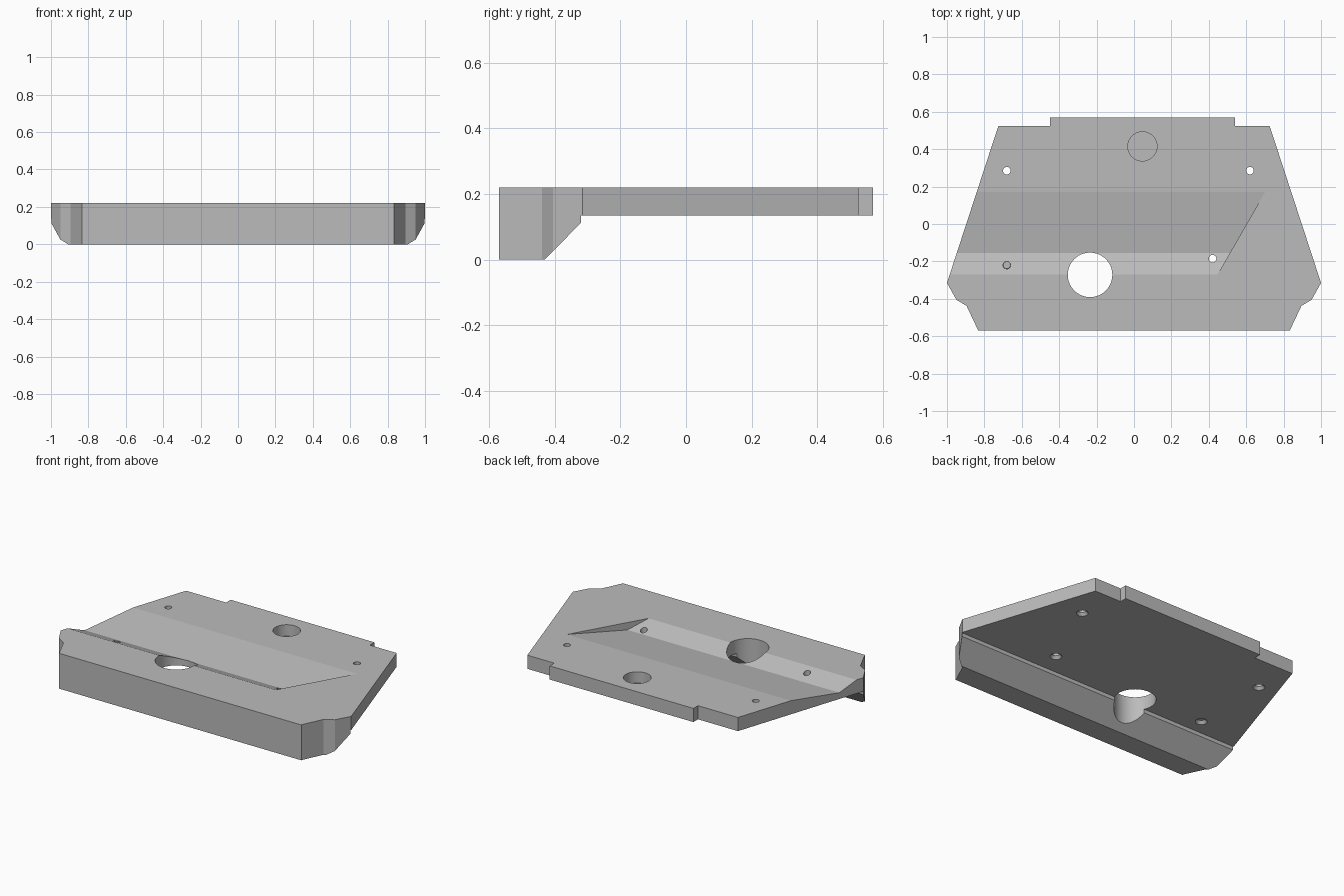
import bpy, bmesh, math

if "Cube" in bpy.data.objects:
    bpy.data.objects.remove(bpy.data.objects["Cube"])

TOP, BOTTOM = 0.22, 0.135
DIP = 0.046  # depth of the valley in the top face

grey = bpy.data.materials.new("plain grey")
grey.use_nodes = True
colour = (0.5, 0.5, 0.5, 1)
grey.diffuse_color = colour
grey.node_tree.nodes["Principled BSDF"].inputs["Base Color"].default_value = colour


def loft(name, start, end):
    """Closed solid joining two matching loops of points."""
    bm = bmesh.new()
    a = [bm.verts.new(p) for p in start]
    b = [bm.verts.new(p) for p in end]
    bm.faces.new(a)
    bm.faces.new(b)
    for i in range(len(a)):
        j = (i + 1) % len(a)
        bm.faces.new((a[i], a[j], b[j], b[i]))
    bmesh.ops.recalc_face_normals(bm, faces=bm.faces)
    mesh = bpy.data.meshes.new(name)
    bm.to_mesh(mesh)
    bm.free()
    mesh.materials.append(grey)
    obj = bpy.data.objects.new(name, mesh)
    bpy.context.collection.objects.link(obj)
    return obj


def ring(x, y, z, r, n=64):
    return [(x + r * math.cos(math.tau * i / n), y + r * math.sin(math.tau * i / n), z)
            for i in range(n)]


def drill(name, x, y, r, low, high, low_r=None):
    return loft(name, ring(x, y, low, low_r or r), ring(x, y, high, r))


def combine(target, tool, operation):
    mod = target.modifiers.new(tool.name, 'BOOLEAN')
    mod.object, mod.operation, mod.solver = tool, operation, 'EXACT'
    bpy.ops.object.select_all(action='DESELECT')
    target.select_set(True)
    bpy.context.view_layer.objects.active = target
    bpy.ops.object.modifier_apply(modifier=mod.name)
    bpy.data.objects.remove(tool)


# Plate with a deep front beam: side profile swept across the width
profile = [(-0.57, 0), (-0.43, 0), (-0.32, 0.112), (-0.32, BOTTOM), (0.57, BOTTOM),
           (0.57, TOP), (-0.57, TOP)]
plate = loft("base_plate", [(-1.2, y, z) for y, z in profile],
             [(1.2, y, z) for y, z in profile])

# Trim to the tapered outline with the rear tab
side = [(0.835, -0.6), (0.835, -0.565), (0.895, -0.438), (0.95, -0.405), (1, -0.315), (0.725, 0.525)]
outline = side + [(0.54, 0.525), (0.54, 0.6), (-0.45, 0.6), (-0.45, 0.525)]
outline += [(-x, y) for x, y in reversed(side)]
trim = loft("outline_cutter", [(x, y, -0.1) for x, y in outline],
            [(x, y, 0.4) for x, y in outline])
combine(plate, trim, 'INTERSECT')

# Shallow valley, open at one side and closed by a slanted wall
valley = [(0.17, TOP), (-0.155, TOP - DIP), (-0.27, TOP), (-0.27, 0.3), (0.17, 0.3)]
cut = loft("valley_cutter", [(-1.2, y, z) for y, z in valley],
           [(0.602 + 0.577 * y, y, z) for y, z in valley])
combine(plate, cut, 'DIFFERENCE')

# Large through hole and blind rear socket
combine(plate, drill("main_hole", -0.235, -0.272, 0.119, -0.1, 0.4), 'DIFFERENCE')
combine(plate, drill("rear_socket", 0.045, 0.415, 0.078, BOTTOM + 0.015, 0.4), 'DIFFERENCE')

# Screw holes, countersunk from below
for x, y in [(-0.68, 0.285), (0.62, 0.285), (-0.68, -0.22), (0.42, -0.185)]:
    combine(plate, drill("screw_hole", x, y, 0.02, -0.1, 0.4), 'DIFFERENCE')
    combine(plate, drill("countersink", x, y, 0.019, 0.1, BOTTOM + 0.018, 0.063), 'DIFFERENCE')

bpy.ops.object.select_all(action='DESELECT')
plate.select_set(True)
bpy.context.view_layer.objects.active = plate
bpy.ops.object.shade_smooth_by_angle(angle=math.radians(7))
